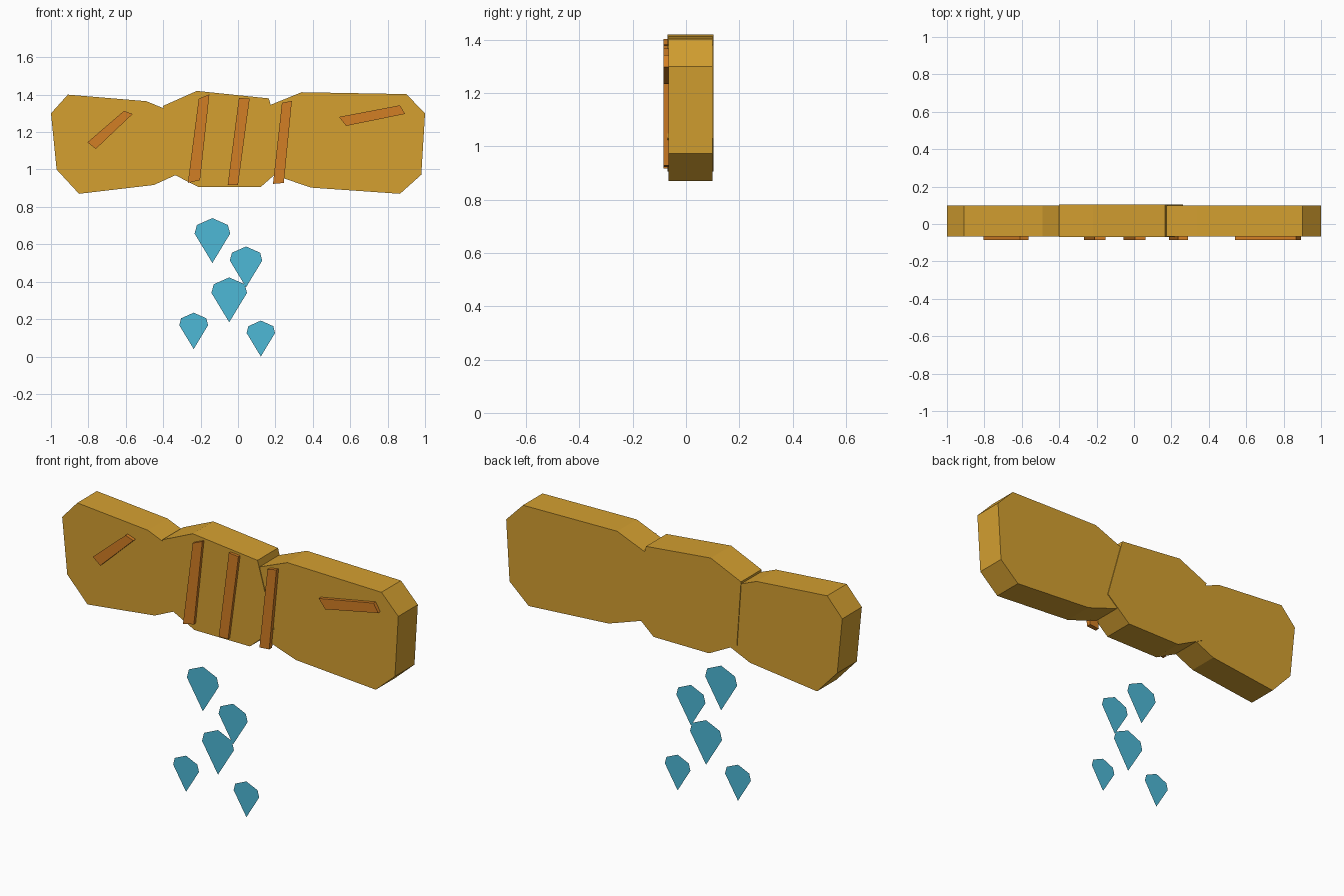
import bpy
import bmesh

cube = bpy.data.objects.get("Cube")
if cube:
    bpy.data.objects.remove(cube, do_unlink=True)


def material(name, colour):
    mat = bpy.data.materials.new(name)
    mat.use_nodes = True
    mat.diffuse_color = (*colour, 1)
    mat.node_tree.nodes["Principled BSDF"].inputs["Base Color"].default_value = (*colour, 1)
    return mat


GOLD = material("golden_brown", (0.66, 0.35, 0.03))
ORANGE = material("burnt_orange", (0.65, 0.21, 0.018))
BLUE = material("water_blue", (0.075, 0.48, 0.67))


def slab(name, outline, front, back, mat):
    """Extrude an x-z outline from front to back; equal depths give a flat sheet."""
    bm = bmesh.new()
    face = bm.faces.new([bm.verts.new((x, front, z)) for x, z in outline])
    if back > front:
        extruded = bmesh.ops.extrude_face_region(bm, geom=[face], use_keep_orig=True)
        moved = [v for v in extruded["geom"] if isinstance(v, bmesh.types.BMVert)]
        bmesh.ops.translate(bm, verts=moved, vec=(0, back - front, 0))
        bmesh.ops.recalc_face_normals(bm, faces=bm.faces[:])
    else:
        face.normal_update()
        if face.normal.y > 0:
            face.normal_flip()
    mesh = bpy.data.meshes.new(name)
    bm.to_mesh(mesh)
    bm.free()
    mesh.materials.append(mat)
    obj = bpy.data.objects.new(name, mesh)
    bpy.context.collection.objects.link(obj)
    return obj


# Three chunky overlapping body sections
slab("right_section", [(-1, 1.3), (-.91, 1.4), (-.49, 1.365), (-.38, 1.32),
                       (-.3, .985), (-.45, .917), (-.85, .87), (-.97, 1)],
     -.066, .1, GOLD)
slab("middle_section", [(-.4, 1.34), (-.22, 1.42), (.165, 1.38), (.262, 1.03),
                        (.12, .905), (-.21, .905), (-.375, .99)],
     -.07, .104, GOLD)
slab("left_section", [(.168, 1.343), (.34, 1.413), (.9, 1.403), (1, 1.3),
                      (.98, .972), (.866, .87), (.39, .903), (.2, .968)],
     -.066, .1, GOLD)

# Raised stripes on the front
stripes = {
    "right_slanted_mark": [(-.805, 1.145), (-.61, 1.313), (-.563, 1.297), (-.76, 1.11)],
    "stripe_right": [(-.21, 1.378), (-.153, 1.402), (-.203, .943), (-.268, .928)],
    "stripe_middle": [(.005, 1.383), (.062, 1.378), (0, .917), (-.055, .917)],
    "stripe_left": [(.235, 1.356), (.288, 1.367), (.245, .928), (.187, .923)],
    "left_slanted_mark": [(.54, 1.281), (.866, 1.343), (.893, 1.297), (.578, 1.233)],
}
for name, outline in stripes.items():
    slab(name, outline, -.085, -.06, ORANGE)

# Flat falling drops: one faceted outline placed at each tip with its own scale
half = [(.083, .203), (.095, .157)]
drop = [(0, 0)] + [(-x, z) for x, z in reversed(half)] + [(0, .24)] + half
drops = [(-.137, .5, 1), (.043, .37, .91), (-.047, .183, 1),
         (-.237, .04, .81), (.122, 0, .8)]
for i, (x, z, s) in enumerate(drops, 1):
    slab(f"drop_{i}", [(x + s * px, z + s * pz) for px, pz in drop], -.103, -.103, BLUE)
